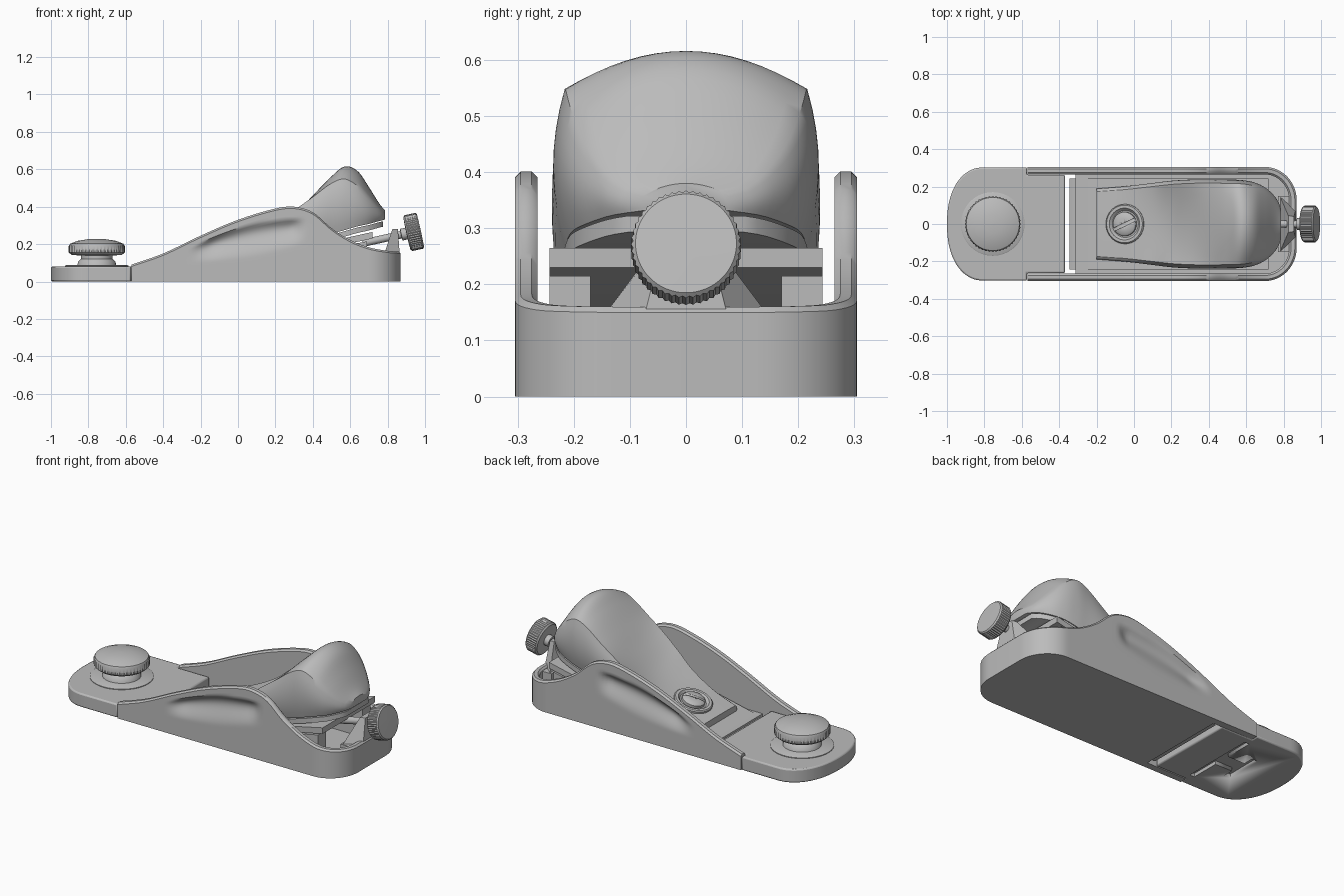
import bpy, bmesh, math
from mathutils import Vector

if "Cube" in bpy.data.objects:
    bpy.data.objects.remove(bpy.data.objects["Cube"], do_unlink=True)

metal = bpy.data.materials.new("grey metal")
metal.use_nodes = True
grey = (0.5, 0.5, 0.5, 1)
metal.diffuse_color = grey
metal.node_tree.nodes["Principled BSDF"].inputs["Base Color"].default_value = grey
TILT = math.radians(12.4)


def finish(bm, name, loc=(0, 0, 0), rot=(0, 0, 0), angle=35):
    bmesh.ops.recalc_face_normals(bm, faces=bm.faces)
    mesh = bpy.data.meshes.new(name)
    bm.to_mesh(mesh)
    bm.free()
    mesh.materials.append(metal)
    ob = bpy.data.objects.new(name, mesh)
    bpy.context.collection.objects.link(ob)
    ob.location, ob.rotation_euler = loc, rot
    bpy.ops.object.select_all(action="DESELECT")
    ob.select_set(True)
    bpy.context.view_layer.objects.active = ob
    bpy.ops.object.shade_smooth_by_angle(angle=math.radians(angle))
    return ob


def skin(name, rings, caps=True, **kw):
    """Join closed rings of points into a solid."""
    bm = bmesh.new()
    rows = [[bm.verts.new(p) for p in ring] for ring in rings]
    n = len(rows[0])
    for a, b in zip(rows, rows[1:]):
        for i in range(n):
            j = (i + 1) % n
            bm.faces.new((a[i], a[j], b[j], b[i]))
    if caps:
        bm.faces.new(rows[0])
        bm.faces.new(rows[-1])
    return finish(bm, name, **kw)


def prism(name, xz, y0, y1, **kw):
    return skin(name, [[(x, y, z) for x, z in xz] for y in (y0, y1)], **kw)


def box(name, x0, x1, y0, y1, z0, z1, **kw):
    return prism(name, [(x0, z0), (x1, z0), (x1, z1), (x0, z1)], y0, y1, **kw)


def lathe(name, profile, segs=64, knurl=None, **kw):
    """Spin (radius, height) points; points at the knurl radius get teeth."""
    rings = []
    for r, z in profile:
        ring = []
        for i in range(segs):
            a = math.tau * i / segs
            k = 0.965 if r == knurl and i % 2 else 1
            ring.append((r * k * math.cos(a), r * k * math.sin(a), z))
        rings.append(ring)
    return skin(name, rings, **kw)


def spline(table, x):
    """Smooth interpolation of every column of a table keyed on x."""
    k = max(i for i in range(len(table) - 1) if i == 0 or table[i][0] <= x)
    a, b = table[k], table[k + 1]
    p, q = table[max(k - 1, 0)], table[min(k + 2, len(table) - 1)]
    w = b[0] - a[0]
    t = min(max((x - a[0]) / w, 0), 1)
    out = []
    for c in range(1, len(a)):
        m0 = (b[c] - p[c]) / (b[0] - p[0]) * w
        m1 = (q[c] - a[c]) / (q[0] - a[0]) * w
        out.append((2*t**3 - 3*t*t + 1) * a[c] + (t**3 - 2*t*t + t) * m0
                   + (3*t*t - 2*t**3) * b[c] + (t**3 - t*t) * m1)
    return out


def step(a, b, x):
    t = min(max((x - a) / (b - a), 0), 1)
    return t * t * (3 - 2 * t)


def cut(ob, cutters):
    for c in cutters:
        c.hide_render = True
        mod = ob.modifiers.new("cut", "BOOLEAN")
        mod.object, mod.operation, mod.solver = c, "DIFFERENCE", "EXACT"
        bpy.context.view_layer.objects.active = ob
        bpy.ops.object.modifier_apply(modifier=mod.name)
        bpy.data.objects.remove(c, do_unlink=True)


# Plan outline of the body: side, round rear corner, mirrored across y
half = [((-0.57 + 1.27 * i / 64), -0.305, 0, -1) for i in range(64)]
for i in range(15):
    a = math.pi / 2 * i / 14
    half.append((0.70 + 0.17 * math.sin(a), -0.125 - 0.18 * math.cos(a),
                 math.sin(a), -math.cos(a)))
path = half + [(x, -y, nx, -ny) for x, y, nx, ny in reversed(half)]

# Side walls with a scooped finger recess
HEIGHT = [(-0.57, 0.09), (-0.4, 0.15), (-0.2, 0.245), (0, 0.33), (0.2, 0.39),
          (0.3, 0.4), (0.4, 0.37), (0.5, 0.285), (0.6, 0.222), (0.7, 0.183),
          (0.8, 0.165), (0.87, 0.16)]
SCOOP = [(-0.25, 0.1, 0.18), (-0.1, 0.11, 0.25), (0.1, 0.135, 0.31),
         (0.36, 0.2, 0.34)]
WALL, RIM, ROWS = 0.04, 0.01, 28


def scoop_depth(x, z):
    low, high = spline(SCOOP, x)
    t = min(max((z - low) / (high - low), 0), 1)
    ends = step(-0.26, -0.12, x) * (1 - step(0.28, 0.37, x))
    return 0.028 * ends * math.sin(math.pi * t ** 1.8)


rings = []
for x, y, nx, ny in path:
    h = spline(HEIGHT, x)[0]
    section = []
    for i in range(ROWS + 1):
        z = (h - RIM) * i / ROWS
        section.append((scoop_depth(x, z), z))
    section += [(RIM, h), (WALL - RIM, h), (WALL, h - RIM), (WALL, 0)]
    rings.append([(x - nx * d, y - ny * d, z) for d, z in section])
skin("body_wall", rings, angle=40)

# Sole behind the mouth
inner = [(x - nx * 0.038, y - ny * 0.038) for x, y, nx, ny in path if x >= -0.33]
skin("sole", [[(x, y, z) for x, y in inner] for z in (0, 0.045)])

# Sliding toe plate with a tongue between the walls
edge = []
for i in range(41):
    a = math.pi * (i / 40 - 0.5)
    c, s = math.cos(a), math.sin(a)
    edge.append((-0.80 - 0.2 * abs(c) ** 0.9,
                 0.303 * math.copysign(abs(s) ** 0.9, s)))
edge += [(-0.573, 0.303), (-0.573, 0.263), (-0.37, 0.263),
         (-0.37, -0.263), (-0.573, -0.263), (-0.573, -0.303)]
toe = skin("toe_plate", [[(x, y, z) for x, y in edge] for z in (0, 0.08)])
mod = toe.modifiers.new("bevel", "BEVEL")
mod.width, mod.segments, mod.limit_method = 0.008, 2, "ANGLE"
mod.angle_limit = math.radians(60)
bpy.ops.object.modifier_apply(modifier="bevel")
cut(toe, [box("seam_cutter", -0.59, -0.56, -0.22, 0.22, -0.02, 0.02),
          box("slot_cutter", -0.71, -0.575, -0.05, 0.05, -0.02, 0.022),
          box("slot_end_cutter", -0.74, -0.70, -0.11, 0.11, -0.02, 0.024)])

# Front knob
lathe("front_knob_base", [(0.17, 0.07), (0.17, 0.084), (0.165, 0.087),
                          (0.01, 0.087)], loc=(-0.755, 0, 0))
lathe("front_knob", [(0.105, 0.08), (0.1, 0.105), (0.085, 0.12), (0.085, 0.138),
                     (0.135, 0.143), (0.15, 0.155), (0.15, 0.19), (0.142, 0.202),
                     (0.105, 0.217), (0.05, 0.226), (0.004, 0.228)],
      segs=96, knurl=0.15, loc=(-0.755, 0, 0))

# Blade and the beds that carry it
prism("blade", [(-0.345, 0.012), (-0.30, 0.041), (0.72, 0.265), (0.72, 0.23),
                (-0.3, 0.012)], -0.243, 0.243)
prism("front_bed", [(-0.31, 0.02), (0.1, 0.02), (0.1, 0.1)], -0.23, 0.23)
for side, name in ((1, "left"), (-1, "right")):
    prism(name + "_rear_bed", [(0.3, 0.03), (0.69, 0.03), (0.69, 0.215),
                               (0.3, 0.135)], side * 0.17, side * 0.243)

# Lever cap: x, half width, bottom, side ridge height, crown height
CAP = [(-0.2, 0.188, 0.055, 0.098, 0.1), (-0.05, 0.2, 0.095, 0.145, 0.145),
       (0.1, 0.218, 0.125, 0.22, 0.205), (0.2, 0.23, 0.155, 0.3, 0.265),
       (0.3, 0.236, 0.19, 0.38, 0.355), (0.4, 0.238, 0.225, 0.452, 0.46),
       (0.5, 0.236, 0.255, 0.525, 0.562), (0.57, 0.234, 0.275, 0.548, 0.615),
       (0.64, 0.222, 0.295, 0.51, 0.59), (0.7, 0.195, 0.308, 0.45, 0.505),
       (0.75, 0.15, 0.322, 0.395, 0.425), (0.775, 0.112, 0.328, 0.368, 0.392),
       (0.787, 0.08, 0.332, 0.36, 0.38)]


def cap_ring(x):
    w, low, ridge, crown = spline(CAP, x)
    flank = []
    for i in range(8):
        t = i / 8
        flank.append((w * (0.91 + 0.01 * t + 0.36 * t * (1 - t)), low + (ridge - low) * t))
    top = []
    for i in range(17):
        s = 1 - i / 8
        top.append((s * w * 0.92, ridge + (crown - ridge) * (1 - s * s)))
    ring = flank + top + [(-y, z) for y, z in reversed(flank)]
    return [(x, y, z) for y, z in ring]


skin("lever_cap", [cap_ring(-0.2 + 0.987 * i / 70) for i in range(71)], angle=32)

# Locking lever under the cap
rings = []
for i in range(25):
    x = 0.4 + 0.375 * i / 24
    w, low = spline(CAP, x)[:2]
    w *= 0.92
    rings.append([(x, -w, low - 0.035), (x, w, low - 0.035),
                  (x, w, low - 0.006), (x, -w, low - 0.006)])
skin("locking_lever", rings)

# Slotted cap screw in its collar
spot, tip = (-0.045, 0, 0.143), (0, -0.3, 0)
lathe("screw_collar", [(0.106, -0.02), (0.106, 0.014), (0.1, 0.02), (0.085, 0.02),
                       (0.072, 0.006), (0.01, 0.006)], loc=spot, rot=tip)
screw = lathe("cap_screw", [(0.064, -0.01), (0.064, 0.022), (0.055, 0.03),
                            (0.03, 0.034), (0.004, 0.035)], loc=spot, rot=tip)
cut(screw, [box("screw_slot_cutter", -0.09, 0.09, -0.008, 0.008, 0.015, 0.06,
                loc=spot, rot=(0, -0.3, 0.45))])

# Rear shelf and adjuster post
box("rear_shelf", 0.77, 0.84, -0.15, 0.15, 0.03, 0.148)
skin("adjuster_post", [
    [(0.78, -0.15, 0.14), (0.865, -0.075, 0.14), (0.865, 0.075, 0.14), (0.78, 0.15, 0.14)],
    [(0.825, -0.045, 0.28), (0.855, -0.04, 0.28), (0.855, 0.04, 0.28), (0.825, 0.045, 0.28)]])

# Knurled adjuster wheel on its rod
axis = dict(loc=(0.94, 0, 0.265), rot=(0, math.pi / 2 - TILT, 0))
lathe("adjuster_wheel", [(0.05, -0.04), (0.088, -0.038), (0.098, -0.03),
                         (0.098, 0.03), (0.09, 0.037), (0.01, 0.038)],
      segs=96, knurl=0.098, **axis)
lathe("adjuster_rod", [(0.02, -0.28), (0.02, -0.07), (0.032, -0.068),
                       (0.032, -0.03)], segs=32, **axis)
